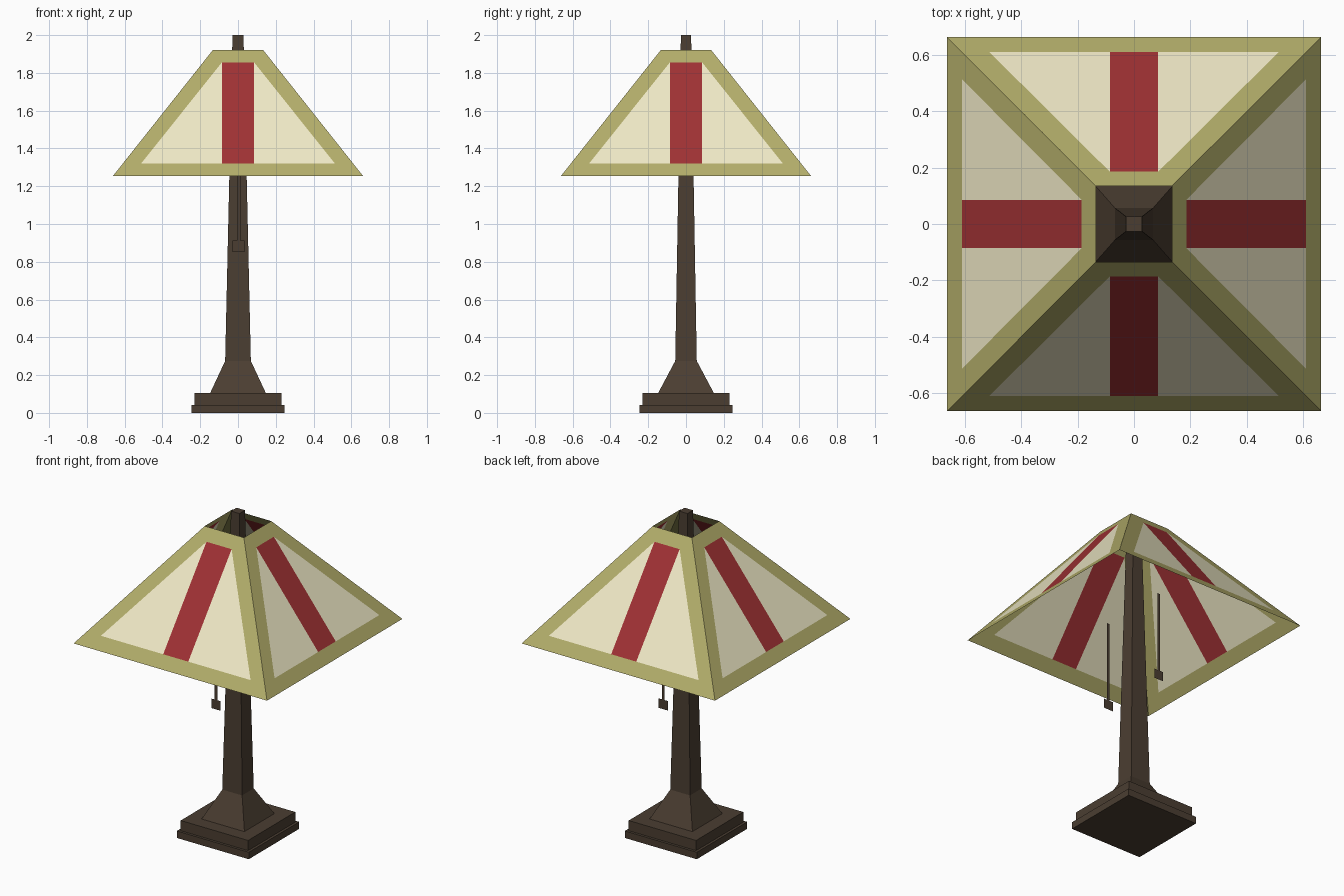
import bpy
from math import cos, sin, pi

if "Cube" in bpy.data.objects:
    bpy.data.objects.remove(bpy.data.objects["Cube"])


def material(name, rgb):
    m = bpy.data.materials.new(name)
    m.diffuse_color = (*rgb, 1)
    m.use_nodes = True
    m.node_tree.nodes["Principled BSDF"].inputs["Base Color"].default_value = m.diffuse_color
    return m


BRONZE = material("bronze", (0.07, 0.048, 0.031))
OLIVE = material("olive_frame", (0.45, 0.42, 0.145))
CREAM = material("cream_glass", (0.87, 0.82, 0.57))
RED = material("red_glass", (0.35, 0.031, 0.034))


def make(name, verts, faces, mat):
    me = bpy.data.meshes.new(name)
    me.from_pydata(verts, [], faces)
    me.materials.append(mat)
    ob = bpy.data.objects.new(name, me)
    bpy.context.collection.objects.link(ob)
    return ob


def tapered_block(name, bottom, top):
    """Closed four-sided block between two (half x, half y, z) rectangles."""
    verts = [(sx * hx, sy * hy, z) for hx, hy, z in (bottom, top)
             for sx, sy in ((-1, -1), (1, -1), (1, 1), (-1, 1))]
    faces = [(3, 2, 1, 0), (4, 5, 6, 7)]
    faces += [(i, (i + 1) % 4, (i + 1) % 4 + 4, i + 4) for i in range(4)]
    return make(name, verts, faces, BRONZE)


# Base and column
tapered_block("base_plate", (0.247, 0.247, 0), (0.247, 0.247, 0.043))
tapered_block("base_step", (0.231, 0.231, 0.043), (0.231, 0.231, 0.106))
tapered_block("base_flare", (0.147, 0.147, 0.106), (0.068, 0.057, 0.275))
tapered_block("column", (0.068, 0.057, 0.275), (0.029, 0.027, 2.0))

# Shade: four sloping sheets, open at top and bottom
Z0, Z1, R0, R1 = 1.253, 1.92, 0.663, 0.134


def on_slope(x, z, k):
    """Point on side k of the shade (k = 0 is the front)."""
    y = -(R0 + (R1 - R0) * (z - Z0) / (Z1 - Z0))
    c, s = cos(k * pi / 2), sin(k * pi / 2)
    return (c * x - s * y, s * x + c * y, z)


def shade_part(name, points, faces, mat):
    verts, polys = [], []
    for k in range(4):
        polys += [tuple(i + len(verts) for i in f) for f in faces] if k == 0 else \
                 [tuple(i + k * len(points) for i in f) for f in faces]
        verts += [on_slope(x, z, k) for x, z in points]
    return make(name, verts, polys, mat)


GB, GT, GW, S = 1.32, 1.855, 0.513, 0.086   # glass bottom, top, half width; stripe half width
shade_part("shade_frame",
           [(-R0, Z0), (R0, Z0), (R1, Z1), (-R1, Z1),
            (-GW, GB), (GW, GB), (S, GT), (-S, GT)],
           [(i, (i + 1) % 4, (i + 1) % 4 + 4, i + 4) for i in range(4)], OLIVE)
shade_part("shade_glass",
           [(-GW, GB), (-S, GB), (-S, GT), (S, GB), (GW, GB), (S, GT)],
           [(0, 1, 2), (3, 4, 5)], CREAM)
shade_part("shade_stripe", [(-S, GB), (S, GB), (S, GT), (-S, GT)], [(0, 1, 2, 3)], RED)

# Pull chains: flat strips with square pulls, front and back
for name, y in (("front", -0.22), ("back", 0.22)):
    verts = [(0.003 + sx * h, y, z) for h, z0, z1 in ((0.009, 0.91, 1.41), (0.032, 0.853, 0.912))
             for sx, z in ((-1, z0), (1, z0), (1, z1), (-1, z1))]
    faces = [(0, 1, 2, 3), (4, 5, 6, 7)]
    make(name + "_pull_chain", verts, faces if y < 0 else [f[::-1] for f in faces], BRONZE)
